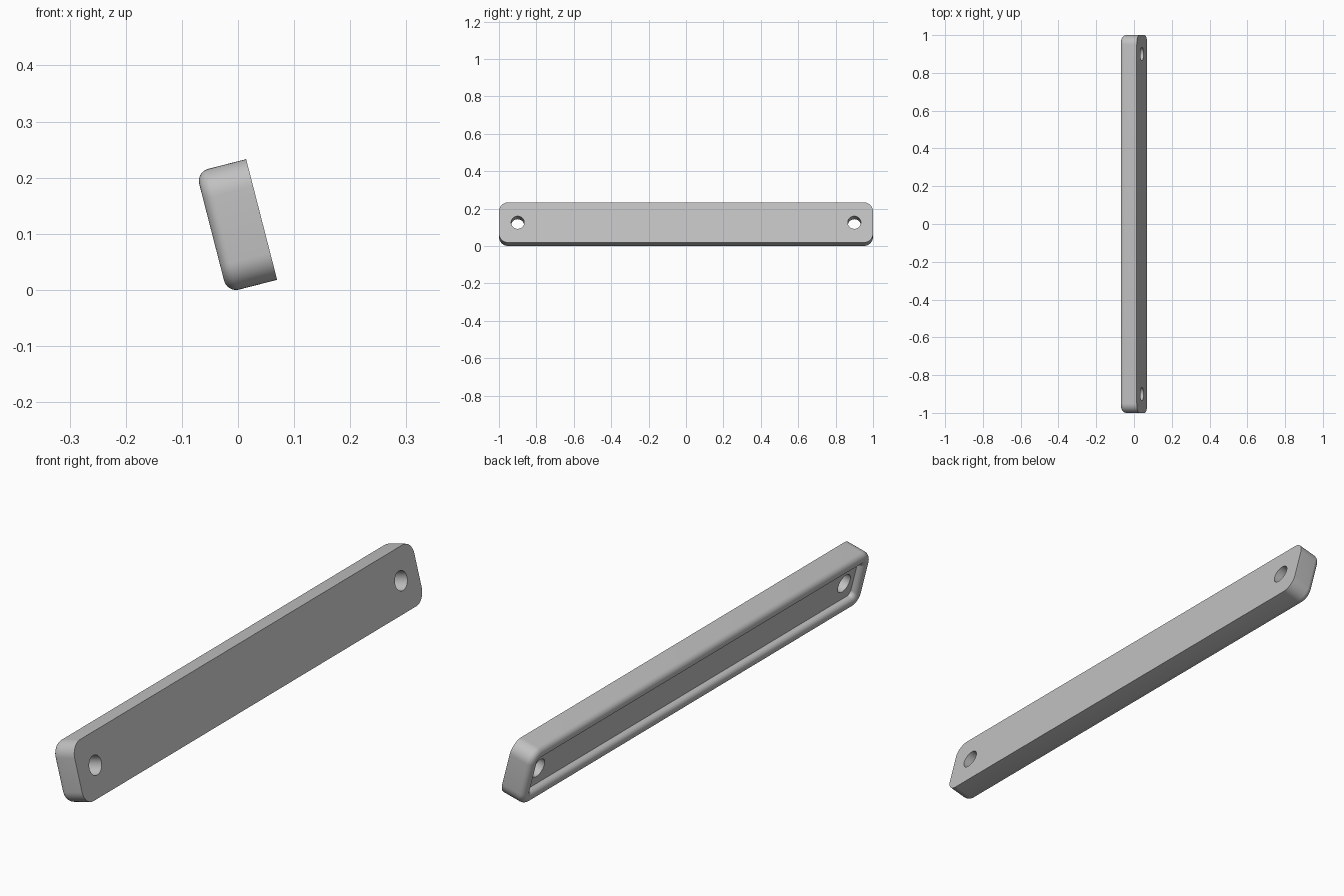
import bpy
import bmesh
import math
from mathutils import Matrix

if "Cube" in bpy.data.objects:
    bpy.data.objects.remove(bpy.data.objects["Cube"], do_unlink=True)

LENGTH, HEIGHT, THICK = 2.0, 0.222, 0.092
CORNER, RIM, RECESS = 0.05, 0.042, 0.026
OUTER_R, INNER_R = 0.022, 0.018
HOLE_Y, HOLE_R = 0.9, 0.035
TILT = math.radians(14.4)

grey = bpy.data.materials.new("plain_grey")
grey.use_nodes = True
colour = (0.53, 0.53, 0.53, 1)
grey.diffuse_color = colour
grey.node_tree.nodes["Principled BSDF"].inputs["Base Color"].default_value = colour


def rounded_ring(bm, inset, x, steps=10):
    """Rounded rectangle in the y-z plane, shrunk by inset."""
    r = max(CORNER - inset, 0.018)
    hy, hz = LENGTH / 2 - inset - r, HEIGHT / 2 - inset - r
    ring = []
    for q, (sy, sz) in enumerate([(1, 1), (-1, 1), (-1, -1), (1, -1)]):
        for i in range(steps + 1):
            a = math.pi / 2 * (q + i / steps)
            ring.append(bm.verts.new((x, sy * hy + r * math.cos(a), sz * hz + r * math.sin(a))))
    return ring


def arc(cx, cy, r, start, end, steps=8):
    return [(cx + r * math.cos(start + (end - start) * i / steps),
             cy + r * math.sin(start + (end - start) * i / steps)) for i in range(steps + 1)]


# Wall section: flat back, rounded outer lip, rounded inner lip, recessed floor
section = [(0, 0)]
section += arc(OUTER_R, THICK - OUTER_R, OUTER_R, math.pi, math.pi / 2)
section += arc(RIM - INNER_R, THICK - INNER_R, INNER_R, math.pi / 2, 0)
section.append((RIM, THICK - RECESS))

bm = bmesh.new()
rings = [rounded_ring(bm, inset, -depth) for inset, depth in section]
for a, b in zip(rings, rings[1:]):
    for i in range(len(a)):
        j = (i + 1) % len(a)
        bm.faces.new((a[i], a[j], b[j], b[i]))
bm.faces.new(rings[0])
bm.faces.new(rings[-1])
bmesh.ops.recalc_face_normals(bm, faces=bm.faces)
mesh = bpy.data.meshes.new("tray_bar")
bm.to_mesh(mesh)
bm.free()
mesh.materials.append(grey)
bar = bpy.data.objects.new("tray_bar", mesh)
bpy.context.collection.objects.link(bar)

# Screw holes through the floor, one near each end
for side in (-1, 1):
    bpy.ops.mesh.primitive_cylinder_add(vertices=40, radius=HOLE_R, depth=0.4,
                                        location=(0, side * HOLE_Y, 0),
                                        rotation=(0, math.pi / 2, 0))
    cutter = bpy.context.object
    cutter.name = "hole_cutter"
    cutter.hide_render = True
    cutter.data.materials.append(grey)
    cut = bar.modifiers.new("screw_hole", 'BOOLEAN')
    cut.operation = 'DIFFERENCE'
    cut.solver = 'EXACT'
    cut.object = cutter
    bpy.context.view_layer.objects.active = bar
    bpy.ops.object.modifier_apply(modifier=cut.name)
    bpy.data.objects.remove(cutter, do_unlink=True)

# Lean the bar, then centre it and rest it on the ground
bar.data.transform(Matrix.Rotation(-TILT, 4, 'Y'))
xs = [v.co.x for v in bar.data.vertices]
zs = [v.co.z for v in bar.data.vertices]
bar.data.transform(Matrix.Translation((-(min(xs) + max(xs)) / 2, 0, -min(zs))))

bpy.ops.object.select_all(action='DESELECT')
bar.select_set(True)
bpy.context.view_layer.objects.active = bar
bpy.ops.object.shade_smooth_by_angle(angle=math.radians(30))
